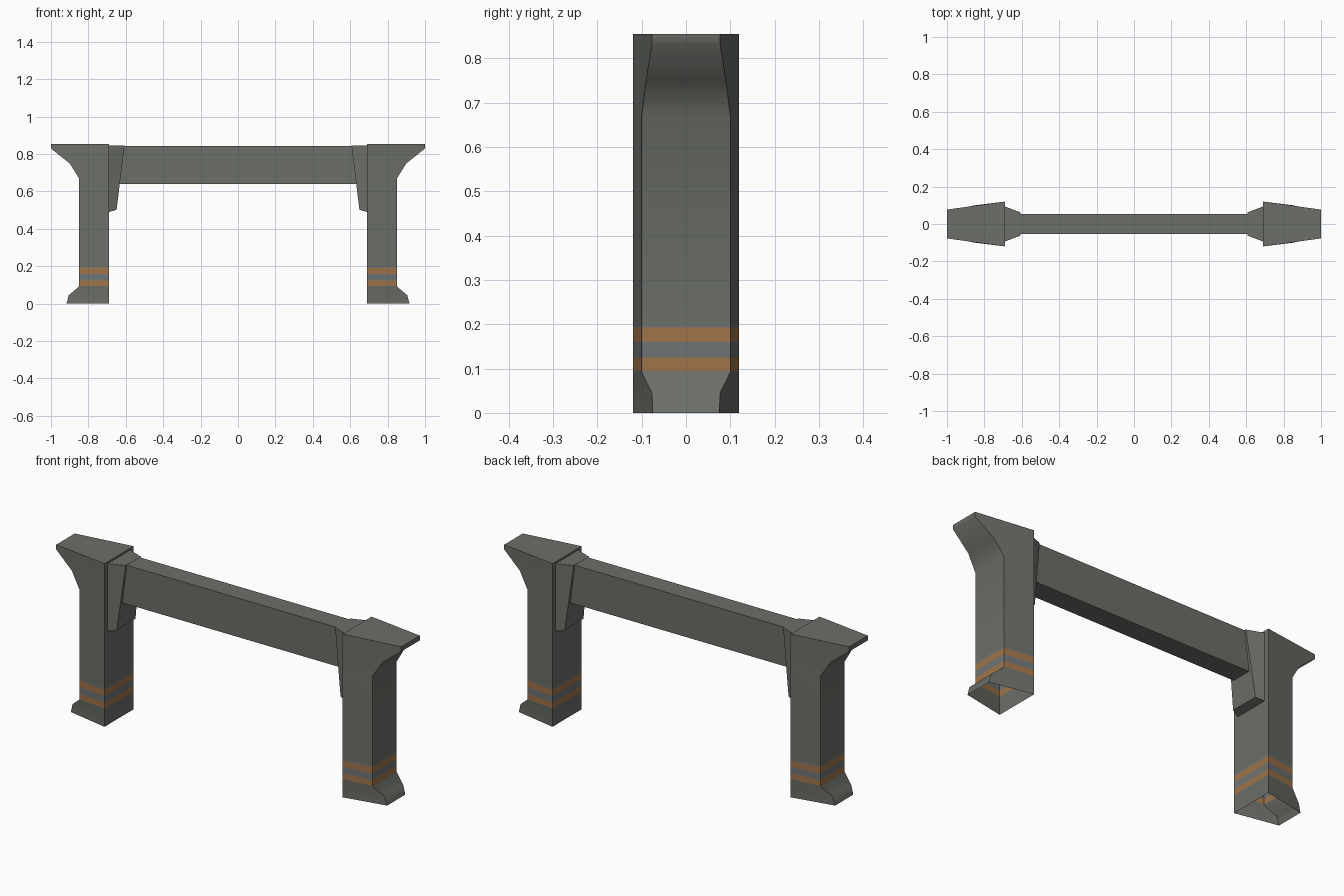
import bpy, bmesh, math

if "Cube" in bpy.data.objects:
    bpy.data.objects.remove(bpy.data.objects["Cube"])


def material(name, rgb):
    m = bpy.data.materials.new(name)
    m.diffuse_color = (*rgb, 1)
    m.use_nodes = True
    m.node_tree.nodes["Principled BSDF"].inputs["Base Color"].default_value = m.diffuse_color
    return m


GREY = material("grey_metal", (0.150, 0.158, 0.138))
ORANGE = material("orange_stripe", (0.35, 0.175, 0.068))
STEEL = material("blue_grey_band", (0.160, 0.175, 0.172))


def finish(name, bm, mats, mirror=True):
    bmesh.ops.recalc_face_normals(bm, faces=bm.faces)
    me = bpy.data.meshes.new(name)
    bm.to_mesh(me)
    bm.free()
    for m in mats:
        me.materials.append(m)
    ob = bpy.data.objects.new(name, me)
    bpy.context.collection.objects.link(ob)
    bpy.ops.object.select_all(action='DESELECT')
    ob.select_set(True)
    bpy.context.view_layer.objects.active = ob
    bpy.ops.object.shade_smooth_by_angle(angle=math.radians(58))
    if mirror:
        mod = ob.modifiers.new("mirror", 'MIRROR')
        mod.use_mirror_merge = False
    return ob


# Pillars: rows of (height, outer x, outer half width); open underneath
INNER_X, INNER_HALF = 0.69, 0.12
rows = [(0, 0.917, 0.075), (0.045, 0.905, 0.077), (0.092, 0.85, 0.1),
        (0.095, 0.85, 0.1), (0.125, 0.85, 0.1), (0.16, 0.85, 0.1),
        (0.193, 0.85, 0.1), (0.202, 0.85, 0.1), (0.67, 0.85, 0.1),
        (0.75, 0.90, 0.09), (0.83, 1.0, 0.077), (0.855, 1.0, 0.077)]
bm = bmesh.new()
rings = [[bm.verts.new(p) for p in ((INNER_X, -INNER_HALF, z), (x, -h, z),
                                    (x, h, z), (INNER_X, INNER_HALF, z))]
         for z, x, h in rows]
for low, high in zip(rings, rings[1:]):
    for i in range(4):
        j = (i + 1) % 4
        f = bm.faces.new((low[i], low[j], high[j], high[i]))
        # painted bands chosen by height
        mid = (low[0].co.z + high[0].co.z) / 2
        if 0.095 < mid < 0.125 or 0.16 < mid < 0.193:
            f.material_index = 1
        elif 0.125 < mid < 0.202:
            f.material_index = 2
bm.faces.new(rings[-1])
finish("pillars", bm, [GREY, ORANGE, STEEL])

# Collars: side profile in x and z, narrowing towards the beam
profile = [(0.69, 0.845), (0.607, 0.845), (0.649, 0.502), (0.69, 0.49)]
bm = bmesh.new()
sides = [[bm.verts.new((x, s * (0.062 + (x - 0.607) * 0.38), z))
          for x, z in profile] for s in (-1, 1)]
for side in sides:
    bm.faces.new(side)
for i in range(3):
    bm.faces.new((sides[0][i], sides[0][i + 1], sides[1][i + 1], sides[1][i]))
finish("beam_collars", bm, [GREY])

# Cross beam between the collars
bm = bmesh.new()
bmesh.ops.create_cube(bm, size=1)
for v in bm.verts:
    v.co.x *= 1.27
    v.co.y *= 0.108
    v.co.z = 0.742 + v.co.z * 0.204
finish("cross_beam", bm, [GREY], mirror=False)
